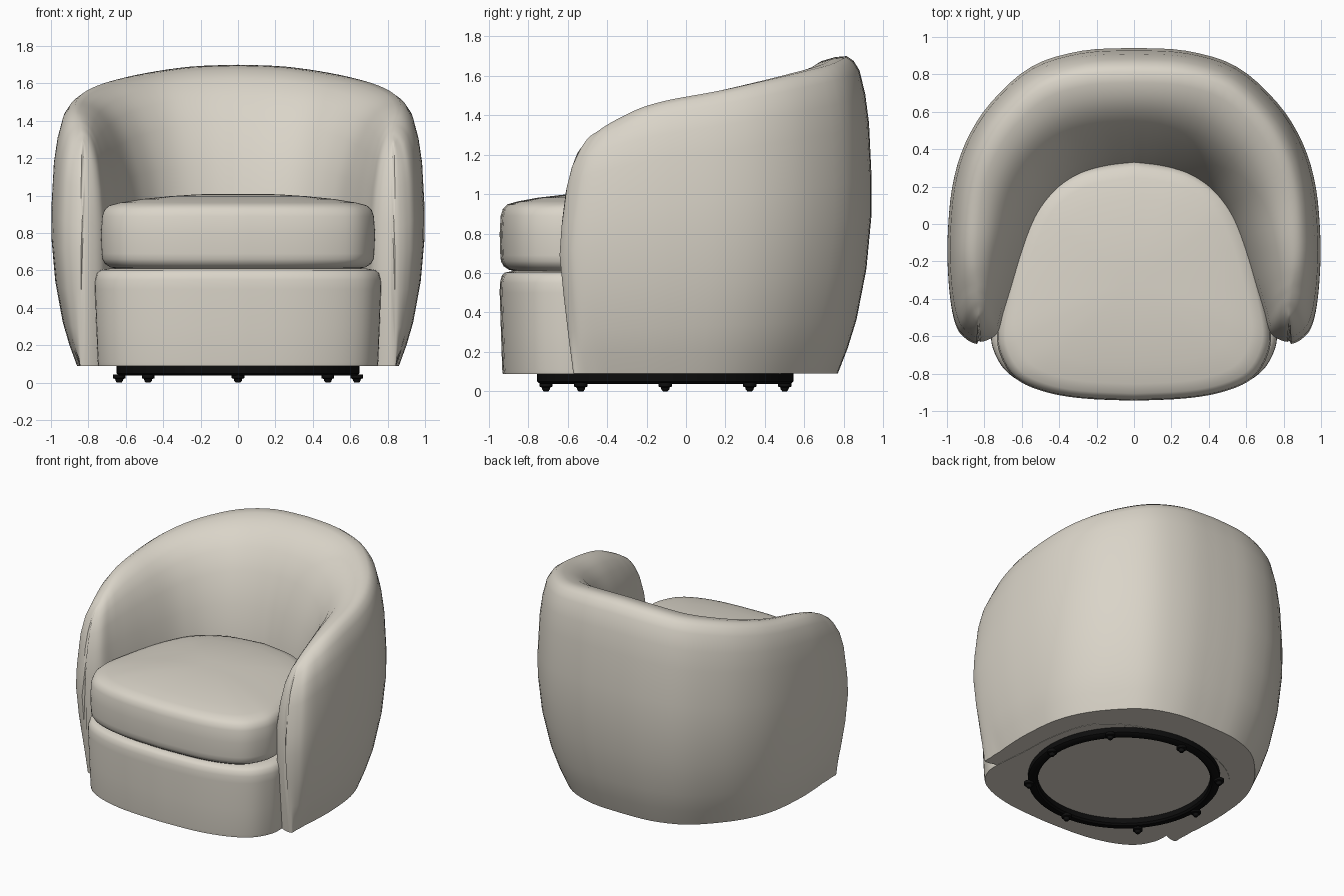
import bpy, bmesh, math
from mathutils import Vector

if "Cube" in bpy.data.objects:
    bpy.data.objects.remove(bpy.data.objects["Cube"])


def material(name, rgb):
    m = bpy.data.materials.new(name)
    m.diffuse_color = (*rgb, 1)
    m.use_nodes = True
    m.node_tree.nodes["Principled BSDF"].inputs["Base Color"].default_value = m.diffuse_color
    return m


FABRIC = material("warm beige fabric", (0.70, 0.66, 0.58))
BLACK = material("black metal", (0.004, 0.004, 0.004))


def spline(pts, n):
    """Resample a row of tuples with a Catmull-Rom curve, n steps per span."""
    out = []
    p = [Vector(q) for q in pts]
    for i in range(len(p) - 1):
        a, b, c, d = p[max(i - 1, 0)], p[i], p[i + 1], p[min(i + 2, len(p) - 1)]
        for k in range(n):
            t = k / n
            out.append(0.5 * (2 * b + (c - a) * t + (2 * a - 5 * b + 4 * c - d) * t * t
                              + (3 * b - a - 3 * c + d) * t ** 3))
    return out + [p[-1]]


def lookup(table, v):
    """Linear interpolation in a table of (key, value)."""
    for (k0, v0), (k1, v1) in zip(table, table[1:]):
        if v <= k1:
            return v0 + (v1 - v0) * max(0, (v - k0) / (k1 - k0))
    return table[-1][1]


def finish(bm, name, mat, angle=40):
    bmesh.ops.recalc_face_normals(bm, faces=bm.faces)
    me = bpy.data.meshes.new(name)
    bm.to_mesh(me)
    bm.free()
    ob = bpy.data.objects.new(name, me)
    bpy.context.collection.objects.link(ob)
    me.materials.append(mat)
    bpy.ops.object.select_all(action='DESELECT')
    ob.select_set(True)
    bpy.context.view_layer.objects.active = ob
    bpy.ops.object.shade_smooth_by_angle(angle=math.radians(angle))
    return ob


def loft(rings, name, mat, angle=40, rungs=False):
    """Skin closed rings; cap the ends with one face or with rungs across."""
    bm = bmesh.new()
    vs = [[bm.verts.new(c) for c in r] for r in rings]
    n = len(vs[0])
    for a, b in zip(vs, vs[1:]):
        for i in range(n):
            j = (i + 1) % n
            bm.faces.new((a[i], a[j], b[j], b[i]))
    for r in (vs[0], vs[-1]):
        if rungs:
            for i in range(n // 2 - 1):
                bm.faces.new((r[i], r[i + 1], r[n - 2 - i], r[n - 1 - i]))
        else:
            bm.faces.new(r)
    return finish(bm, name, mat, angle)


# Wraparound back and arms: outer xy, inner xy, rim height, lower taper
HALF = [
    (0.00, 0.945, 0.00, 0.32, 1.70, 1.00),
    (0.28, 0.93, 0.14, 0.305, 1.69, 1.02),
    (0.55, 0.845, 0.28, 0.26, 1.655, 1.10),
    (0.77, 0.65, 0.39, 0.19, 1.61, 1.10),
    (0.905, 0.435, 0.47, 0.10, 1.565, 1.00),
    (0.975, 0.20, 0.53, 0.00, 1.52, 0.88),
    (1.00, -0.08, 0.59, -0.16, 1.475, 0.82),
    (0.995, -0.30, 0.645, -0.34, 1.43, 0.80),
    (0.975, -0.47, 0.69, -0.48, 1.385, 0.75),
    (0.945, -0.565, 0.715, -0.57, 1.35, 0.58),
    (0.905, -0.61, 0.745, -0.61, 1.32, 0.35),
    (0.865, -0.635, 0.79, -0.635, 1.30, 0.12),
    (0.84, -0.642, 0.82, -0.642, 1.29, 0.05),
]
# Leaning outline of the arm fronts as (z, y)
FRONT = [(0.09, -0.57), (0.40, -0.61), (0.70, -0.64), (0.95, -0.62), (1.10, -0.59),
         (1.20, -0.555), (1.28, -0.50), (1.35, -0.43), (1.42, -0.36)]
# Outer wall: inset and share of height
OUTER = [(0.175, 0.0), (0.125, 0.08), (0.08, 0.17), (0.03, 0.33), (0.004, 0.50),
         (0.004, 0.62), (0.017, 0.79), (0.036, 0.88), (0.065, 0.955), (0.095, 0.985)]


def section(st, side):
    o, i = Vector(st[0:2]), Vector(st[2:4])
    h, k = st[4], st[5]
    w = (i - o).length
    d = (i - o) / w
    tall = h - 0.09
    crest = min(0.13, 0.45 * w)
    prof = []
    for ins, fz in OUTER:
        a = ins * k if fz < 0.6 else ins * crest / 0.13
        prof.append((min(a, 0.45 * w), 0.09 + tall * fz))
    # full rounded rim rolling into the steep inner wall
    for f, drop in [(0, 0), (0.12, 0.006), (0.26, 0.03), (0.41, 0.085), (0.57, 0.19),
                    (0.73, 0.36), (0.88, 0.63)]:
        prof.append((crest + (w - crest) * f, h - drop * (h - 0.85)))
    prof += [(w, 0.85), (w, 0.50), (w, 0.09)]
    ring = []
    for a, z in prof:
        p = o + d * a
        u = max(0, -p.y / 0.64)
        ring.append((p.x * side, p.y + (lookup(FRONT, z) + 0.64) * u * u, z))
    return ring


half = spline(HALF, 4)
rings = [section(s, -1) for s in reversed(half)] + [section(s, 1) for s in half[1:]]
loft(rings, "wraparound_back", FABRIC, 50, rungs=True)


# Padded blocks lofted from a mirrored plan outline
def padded_block(plan, profile, name, cy=-0.3):
    right = spline(plan, 4)
    outline = [(p.x, p.y) for p in right] + [(-p.x, p.y) for p in reversed(right[1:-1])]
    loft([[(x * s, cy + (y - cy) * s, z) for x, y in outline] for s, z in profile],
         name, FABRIC, 50)


padded_block(
    [(0, -0.945), (0.3, -0.93), (0.52, -0.88), (0.67, -0.80), (0.745, -0.69), (0.765, -0.57),
     (0.74, -0.3), (0.72, 0.0), (0.62, 0.3), (0.36, 0.48), (0, 0.54)],
    [(0.975, 0.088), (0.98, 0.11), (0.99, 0.30), (1.0, 0.50), (0.998, 0.55), (0.985, 0.585),
     (0.96, 0.602), (0.90, 0.61)], "seat_base")

padded_block(
    [(0, -0.945), (0.3, -0.93), (0.5, -0.89), (0.64, -0.82), (0.715, -0.70), (0.732, -0.58),
     (0.70, -0.40), (0.645, -0.18), (0.58, 0.0), (0.48, 0.16), (0.28, 0.29), (0, 0.34)],
    [(0.86, 0.605), (0.93, 0.617), (0.97, 0.635), (0.99, 0.66), (0.995, 0.69), (1.0, 0.80),
     (0.992, 0.89), (0.975, 0.925), (0.94, 0.948), (0.86, 0.963), (0.70, 0.982),
     (0.50, 0.997), (0.30, 1.007), (0.12, 1.01)], "seat_cushion")

# Swivel ring under the seat, turned from a small rounded section
CY = -0.105
bm = bmesh.new()
N = 64
prof = [(0.585, 0.095), (0.585, 0.05), (0.597, 0.038), (0.635, 0.038), (0.65, 0.05), (0.65, 0.095)]
vs = [[bm.verts.new((r * math.cos(t), CY + r * math.sin(t), z)) for r, z in prof]
      for t in (2 * math.pi * i / N for i in range(N))]
for i in range(N):
    a, b = vs[i], vs[(i + 1) % N]
    for j in range(len(prof)):
        k = (j + 1) % len(prof)
        bm.faces.new((a[j], a[k], b[k], b[j]))
finish(bm, "swivel_ring", BLACK)

# Eight small glides below the ring
for i in range(8):
    t = math.pi / 4 * i
    x, y = 0.635 * math.cos(t), CY + 0.605 * math.sin(t)
    if i % 2:
        x *= 1.07
    rings = [[(x + r * math.cos(u), y + r * math.sin(u), z)
              for u in (2 * math.pi * n / 12 for n in range(12))]
             for r, z in [(0.012, 0.0), (0.02, 0.01), (0.022, 0.02), (0.034, 0.024), (0.034, 0.045)]]
    loft(rings, "foot_glide", BLACK)
